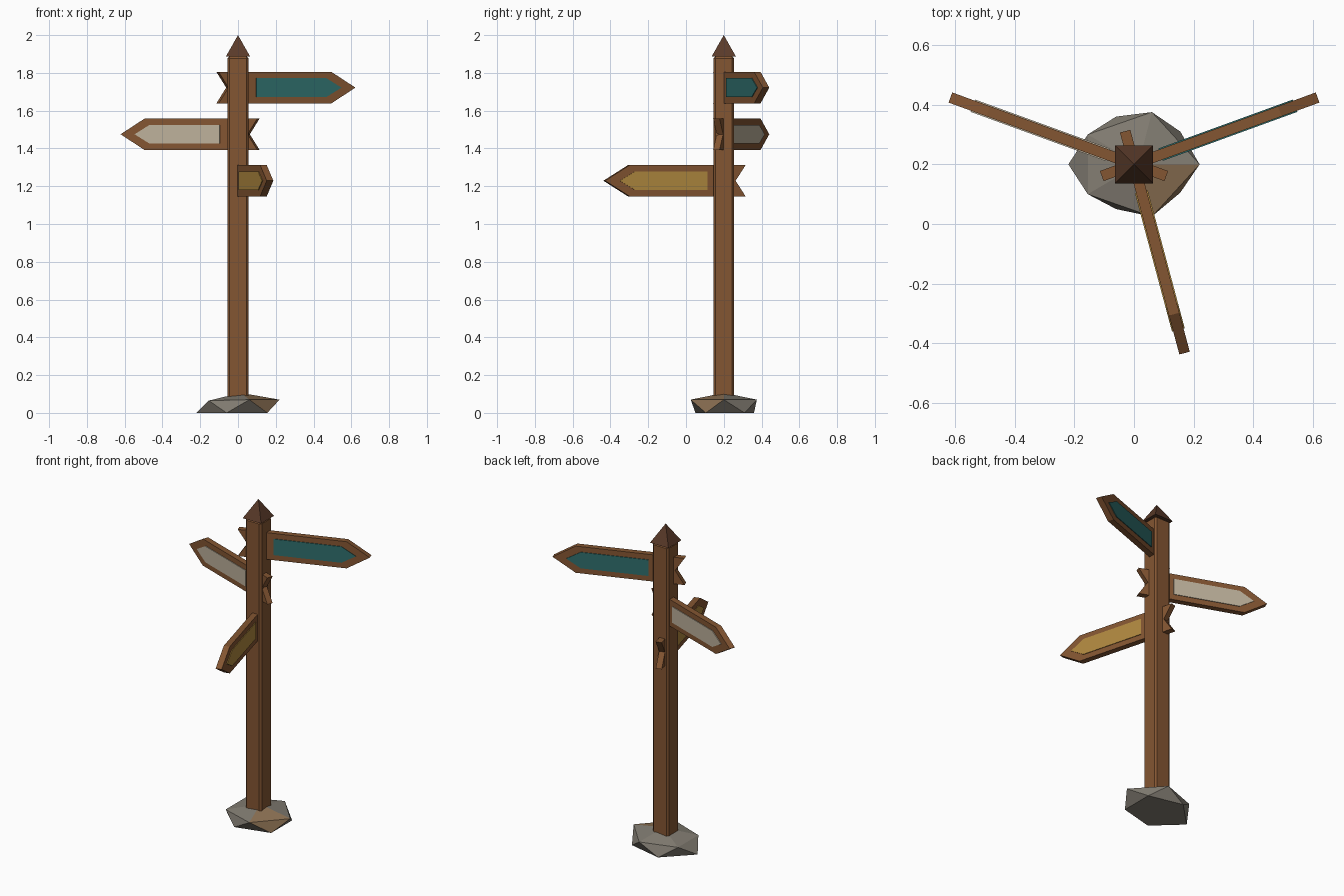
import bpy, bmesh, math
from mathutils import Matrix, Vector

if "Cube" in bpy.data.objects:
    bpy.data.objects.remove(bpy.data.objects["Cube"])

PY = 0.2  # post centre in y


def mat(name, rgb):
    m = bpy.data.materials.new(name)
    m.diffuse_color = (*rgb, 1)
    m.use_nodes = True
    m.node_tree.nodes["Principled BSDF"].inputs["Base Color"].default_value = m.diffuse_color
    return m


WOOD = mat("wood", (0.23, 0.092, 0.032))
DARK = mat("dark_wood", (0.10, 0.042, 0.022))
TEAL = mat("teal_paint", (0.028, 0.155, 0.148))
CREAM = mat("cream_paint", (0.51, 0.44, 0.33))
GOLD = mat("gold_paint", (0.44, 0.25, 0.05))
STONE = mat("grey_stone", (0.225, 0.205, 0.17))
EARTH = mat("tan_stone", (0.27, 0.17, 0.09))


def finish(bm, name, mats, matrix=Matrix()):
    bmesh.ops.recalc_face_normals(bm, faces=bm.faces[:])
    me = bpy.data.meshes.new(name)
    bm.to_mesh(me)
    bm.free()
    for m in mats:
        me.materials.append(m)
    ob = bpy.data.objects.new(name, me)
    ob.matrix_world = matrix
    bpy.context.collection.objects.link(ob)
    return ob


def slab(name, outline, y0, y1, material, matrix):
    """Extrude an x-z outline from y0 to y1."""
    bm = bmesh.new()
    face = bm.faces.new([bm.verts.new((x, y0, z)) for x, z in outline])
    out = bmesh.ops.extrude_face_region(bm, geom=[face])
    moved = [g for g in out["geom"] if isinstance(g, bmesh.types.BMVert)]
    bmesh.ops.translate(bm, verts=moved, vec=(0, y1 - y0, 0))
    return finish(bm, name, [material], matrix)


# Post with chamfered long edges
h, c = 0.055, 0.011
bm = bmesh.new()
bmesh.ops.create_cube(bm, size=1)
bmesh.ops.transform(bm, verts=bm.verts[:],
                    matrix=Matrix.Translation((0, PY, 0.949)) @ Matrix.Diagonal((2 * h, 2 * h, 1.878, 1)))
bmesh.ops.bevel(bm, geom=bm.edges[:], offset=c, segments=1, affect='EDGES')
finish(bm, "post", [WOOD])

# Pyramid cap
bm = bmesh.new()
bmesh.ops.create_cone(bm, cap_ends=True, segments=4, radius1=0.0635 * math.sqrt(2), radius2=0, depth=0.112,
                      matrix=Matrix.Translation((0, PY, 1.944)) @ Matrix.Rotation(math.pi / 4, 4, 'Z'))
bmesh.ops.remove_doubles(bm, verts=bm.verts[:], dist=0.0001)
finish(bm, "post_cap", [DARK])

# Arrow signs with a notched tail and a painted panel on both sides
T, H, P = 0.018, 0.083, 0.05
BOARD = [(-0.115, -H), (0.52, -H), (0.655, 0), (0.52, H), (-0.115, H), (-0.06, 0)]
PANEL = [(0.095, -P), (0.49, -P), (0.575, 0), (0.49, P), (0.095, P)]
for name, angle, z, paint in (("upper", 20, 1.722, TEAL),
                              ("middle", 160, 1.475, CREAM),
                              ("lower", -75, 1.229, GOLD)):
    place = Matrix.Translation((0, PY, z)) @ Matrix.Rotation(math.radians(angle), 4, 'Z')
    slab(name + "_sign", BOARD, -T, T, WOOD, place)
    for side, label in ((-1, "right"), (1, "left")):
        slab(f"{name}_panel_{label}", PANEL, side * (T - 0.003), side * (T + 0.004), paint, place)

# Faceted foundation rock
RIM = [(-0.22, 0, 0), (-0.155, 0.1, 0.065), (-0.06, 0.16, 0), (0.06, 0.175, 0.07), (0.155, 0.11, 0),
       (0.22, 0, 0.07), (0.155, -0.095, 0), (0.06, -0.175, 0.07), (-0.06, -0.15, 0), (-0.155, -0.1, 0.065)]
bm = bmesh.new()
for p in RIM + [(0.015, 0, 0.106)]:
    bm.verts.new(p)
bmesh.ops.convex_hull(bm, input=bm.verts[:])
bm.normal_update()
for f in bm.faces:
    m = f.calc_center_median()
    a = math.degrees(math.atan2(m.y, m.x))
    f.material_index = int(-60 < a < -15 and f.normal.z > -0.9)
finish(bm, "base_rock", [STONE, EARTH], Matrix.Translation((0, PY, 0)))
